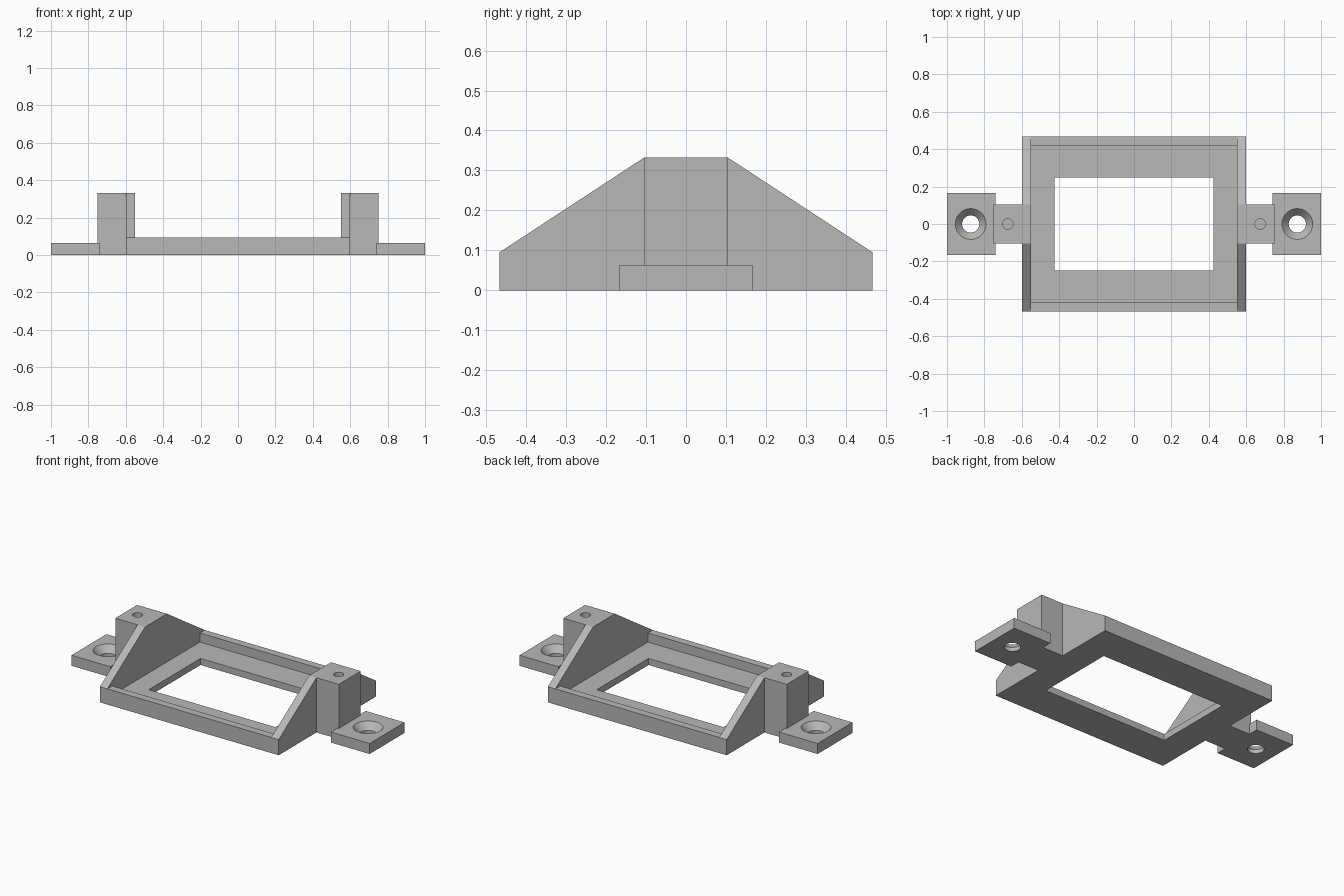
import bpy, bmesh
from mathutils import Matrix

cube = bpy.data.objects.get("Cube")
if cube:
    bpy.data.objects.remove(cube)

grey = bpy.data.materials.new("plain grey")
grey.use_nodes = True
colour = (0.48, 0.48, 0.48, 1)
grey.diffuse_color = colour
grey.node_tree.nodes["Principled BSDF"].inputs["Base Color"].default_value = colour


def finish(name, bm):
    bmesh.ops.recalc_face_normals(bm, faces=bm.faces[:])
    mesh = bpy.data.meshes.new(name)
    bm.to_mesh(mesh)
    bm.free()
    mesh.materials.append(grey)
    obj = bpy.data.objects.new(name, mesh)
    bpy.context.collection.objects.link(obj)
    return obj


def prism(name, profile, x0, x1):
    """Extrude a (y, z) profile along x."""
    bm = bmesh.new()
    face = bm.faces.new([bm.verts.new((x0, y, z)) for y, z in profile])
    new = bmesh.ops.extrude_face_region(bm, geom=[face])["geom"]
    verts = [v for v in new if isinstance(v, bmesh.types.BMVert)]
    bmesh.ops.translate(bm, verts=verts, vec=(x1 - x0, 0, 0))
    return finish(name, bm)


def box(name, x0, x1, half_y, z0, z1):
    return prism(name, [(-half_y, z0), (half_y, z0), (half_y, z1), (-half_y, z1)], x0, x1)


def cone(name, x, z0, z1, r0, r1):
    bm = bmesh.new()
    bmesh.ops.create_cone(bm, cap_ends=True, segments=48, radius1=r0, radius2=r1,
                          depth=z1 - z0, matrix=Matrix.Translation((x, 0, (z0 + z1) / 2)))
    return finish(name, bm)


def combine(body, part, operation):
    """Apply a boolean and discard the used part."""
    mod = body.modifiers.new("combine", "BOOLEAN")
    mod.operation, mod.solver, mod.object = operation, "EXACT", part
    bpy.context.view_layer.objects.active = body
    bpy.ops.object.modifier_apply(modifier=mod.name)
    bpy.data.objects.remove(part)


# Tray with raised front and back rims and a rectangular window
HALF_Y, RIM, FLOOR, TOP, TAB = 0.467, 0.095, 0.04, 0.332, 0.064
bracket = box("mounting_bracket", -0.6, 0.6, HALF_Y, 0, RIM)
combine(bracket, box("pocket", -0.55, 0.55, 0.42, FLOOR, 0.5), "DIFFERENCE")
combine(bracket, box("window", -0.425, 0.425, 0.248, -0.1, 0.5), "DIFFERENCE")

# Gusset walls, posts and screw tabs on both sides
gusset = [(-HALF_Y, 0), (HALF_Y, 0), (HALF_Y, RIM), (0.105, TOP), (-0.105, TOP), (-HALF_Y, RIM)]
for s in (-1, 1):
    combine(bracket, prism("gusset_wall", gusset, s * 0.55, s * 0.6), "UNION")
    combine(bracket, box("post", s * 0.57, s * 0.75, 0.105, 0, TOP), "UNION")
    combine(bracket, box("screw_tab", s * 0.74, s, 0.167, 0, TAB), "UNION")

# Countersunk tab holes and blind pilot holes in the posts
for s in (-1, 1):
    combine(bracket, cone("tab_hole", s * 0.873, -0.1, 0.2, 0.046, 0.046), "DIFFERENCE")
    combine(bracket, cone("countersink", s * 0.873, 0.024, TAB + 0.001, 0.046, 0.083), "DIFFERENCE")
    combine(bracket, cone("pilot_hole", s * 0.675, 0.1, 0.5, 0.028, 0.028), "DIFFERENCE")

# Smooth the hole walls, keep the edges crisp
bpy.ops.object.select_all(action="DESELECT")
bracket.select_set(True)
bpy.context.view_layer.objects.active = bracket
bpy.ops.object.shade_smooth_by_angle(angle=0.4)
